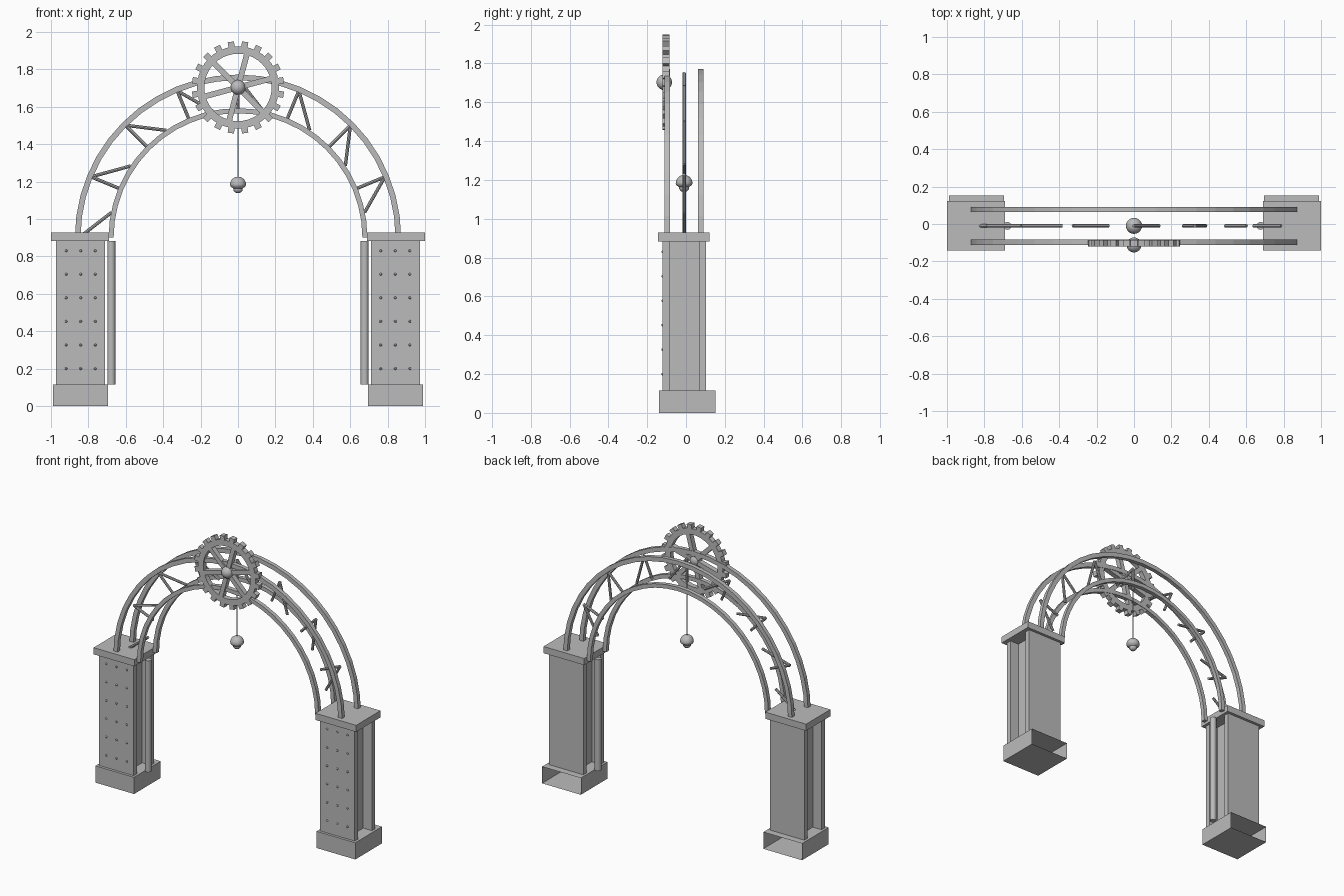
import bpy, bmesh
from math import sin, cos, pi, radians
from mathutils import Vector, Matrix

if "Cube" in bpy.data.objects:
    bpy.data.objects.remove(bpy.data.objects["Cube"])

grey = bpy.data.materials.new("plain_grey")
grey.use_nodes = True
COLOUR = (0.5, 0.5, 0.5, 1)
grey.diffuse_color = COLOUR
grey.node_tree.nodes["Principled BSDF"].inputs["Base Color"].default_value = COLOUR

MID_Y = -0.01      # centre plane of the frame
ARCH_Z = 0.9       # springing height of the arch


def finish(name, bm, smooth=False):
    bmesh.ops.recalc_face_normals(bm, faces=bm.faces)
    mesh = bpy.data.meshes.new(name)
    bm.to_mesh(mesh)
    bm.free()
    mesh.materials.append(grey)
    obj = bpy.data.objects.new(name, mesh)
    bpy.context.collection.objects.link(obj)
    if smooth:
        bpy.ops.object.select_all(action="DESELECT")
        obj.select_set(True)
        bpy.context.view_layer.objects.active = obj
        bpy.ops.object.shade_smooth_by_angle(angle=radians(40))
    return obj


def add_box(bm, low, high):
    low, high = Vector(low), Vector(high)
    size = high - low
    matrix = Matrix.Translation((low + high) / 2) @ Matrix.Diagonal((*size, 1))
    return bmesh.ops.create_cube(bm, size=1, matrix=matrix)["verts"]


def add_rod(bm, start, end, radius, sides=12):
    start, end = Vector(start), Vector(end)
    axis = end - start
    turn = axis.to_track_quat("Z", "Y").to_matrix().to_4x4()
    bmesh.ops.create_cone(bm, cap_ends=True, segments=sides, radius1=radius,
                          radius2=radius, depth=axis.length,
                          matrix=Matrix.Translation((start + end) / 2) @ turn)


def polar(radius, angle, y, z):
    return Vector((radius * cos(angle), y, z + radius * sin(angle)))


def add_ring(bm, inner, outer, y0, y1, z, sweep, steps):
    """Square-section ring or arc swept in the xz plane."""
    closed = sweep > 6
    loops = []
    for i in range(steps if closed else steps + 1):
        a = sweep * i / steps
        loops.append([bm.verts.new(polar(r, a, y, z)) for r, y in
                      ((inner, y0), (outer, y0), (outer, y1), (inner, y1))])
    for i in range(steps):
        a, b = loops[i], loops[(i + 1) % len(loops)]
        for k in range(4):
            n = (k + 1) % 4
            bm.faces.new((a[k], a[n], b[n], b[k]))
    if not closed:
        bm.faces.new(loops[0])
        bm.faces.new(loops[-1])


def lathe(name, profile, centre, segments=24):
    bm = bmesh.new()
    pts = [bm.verts.new(Vector((r, 0, z)) + Vector(centre)) for r, z in profile]
    edges = [bm.edges.new(pair) for pair in zip(pts, pts[1:])]
    bmesh.ops.spin(bm, geom=pts + edges, cent=centre, axis=(0, 0, 1),
                   angle=2 * pi, steps=segments, use_duplicate=False)
    bmesh.ops.remove_doubles(bm, verts=bm.verts, dist=0.0005)
    return finish(name, bm, True)


# Pillars
for side, s in (("right", -1), ("left", 1)):
    def box_part(name, x0, x1, y0, y1, z0, z1, open_back=False):
        bm = bmesh.new()
        add_box(bm, (min(s * x0, s * x1), y0, z0), (max(s * x0, s * x1), y1, z1))
        bmesh.ops.recalc_face_normals(bm, faces=bm.faces)
        if open_back:
            back = [f for f in bm.faces if f.normal.y > 0.9]
            bmesh.ops.delete(bm, geom=back, context="FACES")
        finish(f"{side}_{name}", bm)

    box_part("base", 0.695, 0.99, -0.138, 0.152, 0, 0.115, open_back=True)
    box_part("front_plate", 0.71, 0.973, -0.12, -0.085, 0.115, 0.882)
    box_part("back_plate", 0.71, 0.973, 0.068, 0.103, 0.115, 0.882)
    box_part("core", 0.777, 0.906, -0.085, 0.068, 0.115, 0.882)
    box_part("cap", 0.69, 1.0, -0.143, 0.122, 0.882, 0.928)

    bm = bmesh.new()
    add_rod(bm, (s * 0.677, MID_Y, 0.115), (s * 0.677, MID_Y, 0.882), 0.021, 16)
    finish(f"{side}_pipe", bm, True)

    bm = bmesh.new()
    for x in (0.763, 0.841, 0.919):
        for row in range(6):
            spot = Matrix.Translation((s * x, -0.12, 0.2 + row * 0.126))
            bmesh.ops.create_uvsphere(bm, u_segments=8, v_segments=6, radius=0.007, matrix=spot)
    finish(f"{side}_rivets", bm, True)

# Arch ribs
for plane, y in (("front", MID_Y - 0.087), ("back", MID_Y + 0.087)):
    for level, inner, outer in (("inner", 0.665, 0.692), ("outer", 0.842, 0.872)):
        bm = bmesh.new()
        add_ring(bm, inner, outer, y - 0.014, y + 0.014, ARCH_Z, pi, 24)
        finish(f"{plane}_{level}_rib", bm)

# Lattice struts
bm = bmesh.new()
step = pi / 8
for k in range(9):
    top = polar(0.85, k * step, MID_Y, ARCH_Z)
    add_rod(bm, top, polar(0.69, k * step, MID_Y, ARCH_Z), 0.009, 8)
    if k > 0:
        add_rod(bm, top, polar(0.69, (k - 0.5) * step, MID_Y, ARCH_Z), 0.009, 8)
finish("lattice_struts", bm, True)

# Gear wheel
GEAR_Z, GEAR_Y0, GEAR_Y1 = 1.703, -0.121, -0.086
bm = bmesh.new()
add_ring(bm, 0.18, 0.22, GEAR_Y0, GEAR_Y1, GEAR_Z, 2 * pi, 40)
finish("gear_rim", bm)


def add_radial_bars(name, count, first, inner, outer, width):
    bm = bmesh.new()
    for i in range(count):
        verts = add_box(bm, (inner, GEAR_Y0, -width / 2), (outer, GEAR_Y1, width / 2))
        turn = Matrix.Rotation(-(first + 2 * pi * i / count), 4, "Y")
        bmesh.ops.transform(bm, verts=verts, matrix=Matrix.Translation((0, 0, GEAR_Z)) @ turn)
    finish(name, bm)


add_radial_bars("gear_teeth", 20, radians(9), 0.212, 0.247, 0.034)
add_radial_bars("gear_spokes", 6, radians(15), 0.01, 0.19, 0.03)

bm = bmesh.new()
bmesh.ops.create_uvsphere(bm, u_segments=24, v_segments=14, radius=0.04,
                          matrix=Matrix.Translation((0, -0.112, GEAR_Z)))
finish("gear_hub", bm, True)

# Hanging lamp
bm = bmesh.new()
add_rod(bm, (0, MID_Y, 1.7), (0, MID_Y, 1.21), 0.004, 8)
finish("lamp_cord", bm, True)

dome = [(0.043 * sin(a), 0.043 * cos(a)) for a in (i * pi / 16 for i in range(9))]
bowl = [(0.04, -0.01), (0.025, -0.02), (0.025, -0.03), (0.015, -0.042), (0, -0.045)]
lathe("lamp", dome + bowl, (0, MID_Y, 1.183))
